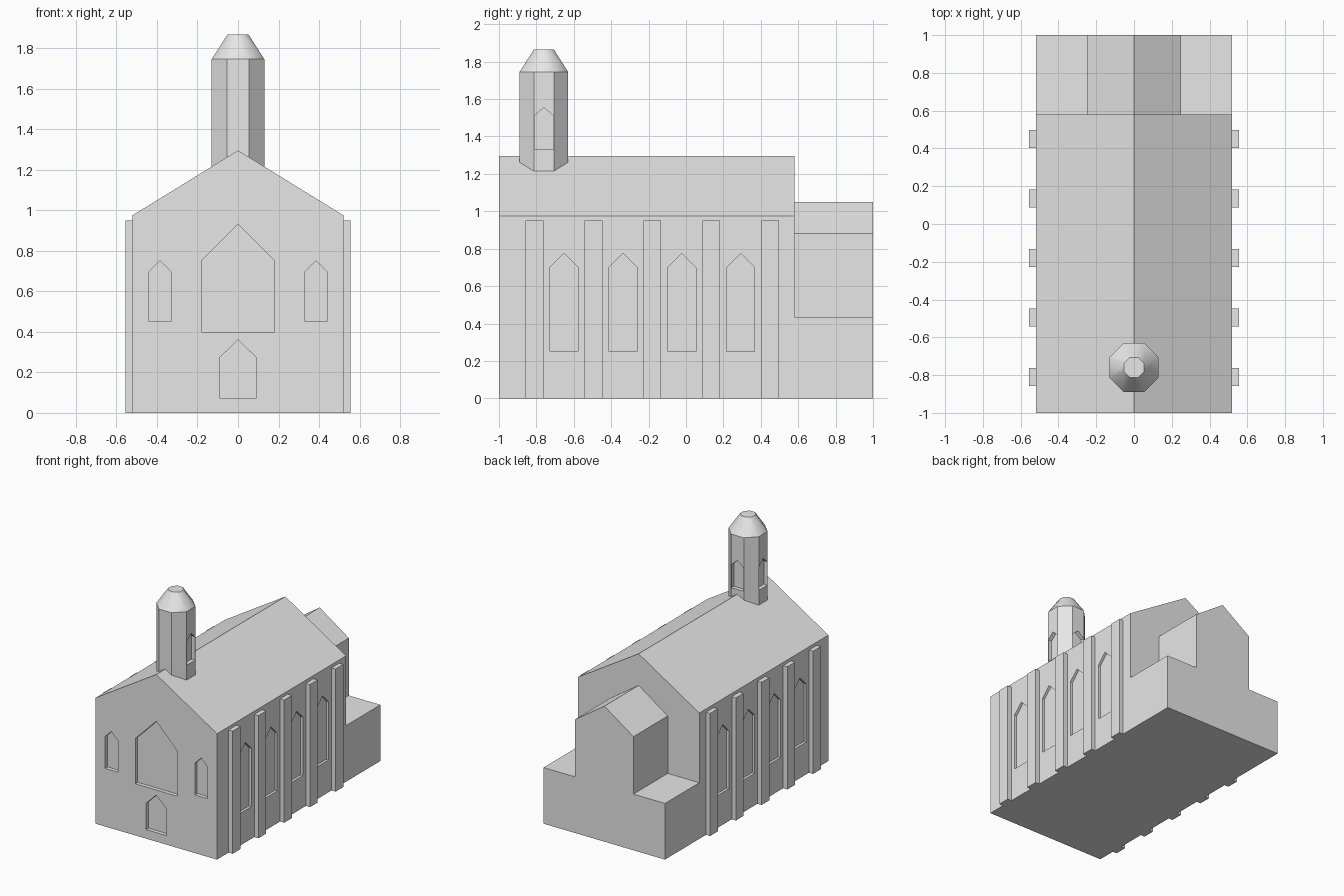
import bpy, bmesh, math
from mathutils import Matrix

if "Cube" in bpy.data.objects:
    bpy.data.objects.remove(bpy.data.objects["Cube"])

stone = bpy.data.materials.new("grey stone")
stone.diffuse_color = (0.8, 0.8, 0.8, 1)
stone.use_nodes = True
stone.node_tree.nodes["Principled BSDF"].inputs["Base Color"].default_value = stone.diffuse_color


def finish(bm, name):
    bmesh.ops.recalc_face_normals(bm, faces=bm.faces[:])
    me = bpy.data.meshes.new(name)
    bm.to_mesh(me)
    bm.free()
    me.materials.append(stone)
    ob = bpy.data.objects.new(name, me)
    bpy.context.collection.objects.link(ob)
    return ob


def prism(bm, profile, y0, y1, matrix=Matrix()):
    """Build a closed prism from an x/z profile between y0 and y1, then place it."""
    near = [bm.verts.new(matrix @ Matrix.Translation((x, y0, z)).translation) for x, z in profile]
    far = [bm.verts.new(matrix @ Matrix.Translation((x, y1, z)).translation) for x, z in profile]
    bm.faces.new(near)
    bm.faces.new(far[::-1])
    for i in range(len(near)):
        j = (i + 1) % len(near)
        bm.faces.new((near[j], near[i], far[i], far[j]))


def pointed(half, low, shoulder, apex):
    """House-shaped outline for gables, windows and doors."""
    return [(-half, low), (half, low), (half, shoulder), (0, apex), (-half, shoulder)]


def place(x, y, turn=0):
    return Matrix.Translation((x, y, 0)) @ Matrix.Rotation(math.radians(turn), 4, 'Z')


def solid(name, profile, y0, y1):
    bm = bmesh.new()
    prism(bm, profile, y0, y1)
    return finish(bm, name)


def carve(target, cuts):
    """Cut recesses given as (outline, depth, placement) into a part."""
    bm = bmesh.new()
    for outline, depth, matrix in cuts:
        prism(bm, outline, -0.05, depth, matrix)
    cutter = finish(bm, "window_cutter")
    cutter.hide_render = True
    mod = target.modifiers.new("recesses", 'BOOLEAN')
    mod.operation, mod.solver, mod.object = 'DIFFERENCE', 'EXACT', cutter
    bpy.context.view_layer.objects.active = target
    bpy.ops.object.modifier_apply(modifier=mod.name)
    bpy.data.objects.remove(cutter)


# Nave with recessed front and side windows
W, FRONT, BACK = 0.52, -1.0, 0.58
nave = solid("nave", pointed(W, 0, 0.975, 1.295), FRONT, BACK)
cuts = [(pointed(0.18, 0.40, 0.75, 0.932), 0.03, place(0, FRONT)),
        (pointed(0.088, 0.07, 0.275, 0.36), 0.03, place(0, FRONT))]
piers = [-0.81 + 0.315 * i for i in range(5)]
for side in (-1, 1):
    cuts.append((pointed(0.055, 0.45, 0.695, 0.75), 0.03, place(0.385 * side, FRONT)))
    for y in piers[:-1]:
        cuts.append((pointed(0.075, 0.25, 0.70, 0.775), 0.02,
                     place(W * side, y + 0.1575, 90 * side)))
carve(nave, cuts)

# Buttresses along both sides
for side in (-1, 1):
    for y in piers:
        bm = bmesh.new()
        bmesh.ops.create_cube(bm, size=1)
        bmesh.ops.scale(bm, verts=bm.verts[:], vec=(0.045, 0.095, 0.95))
        bmesh.ops.translate(bm, verts=bm.verts[:], vec=(side * 0.5325, y, 0.475))
        finish(bm, "buttress")

# Low rear annex and the gabled choir above it
solid("rear_annex", [(-W, 0), (W, 0), (W, 0.435), (-W, 0.435)], BACK, 1.0)
solid("choir", pointed(0.25, 0.435, 0.88, 1.05), BACK, 1.0)

# Octagonal bell tower with openings, and its tapered cap
TY, R = -0.76, 0.13 / math.cos(math.pi / 8)


def octagon(name, r0, r1, z0, z1):
    bm = bmesh.new()
    bmesh.ops.create_cone(bm, cap_ends=True, segments=8, radius1=r0, radius2=r1, depth=z1 - z0)
    bmesh.ops.transform(bm, verts=bm.verts[:], matrix=Matrix.Translation((0, TY, (z0 + z1) / 2))
                        @ Matrix.Rotation(math.pi / 8, 4, 'Z'))
    return finish(bm, name)


tower = octagon("bell_tower", R, R, 1.20, 1.745)
opening = pointed(0.051, 1.33, 1.51, 1.555)
carve(tower, [(opening, 0.03, place(0.13, TY, 90)),
              (opening, 0.03, place(-0.13, TY, -90)),
              (opening, 0.03, place(0, TY + 0.13, 180))])

cap = octagon("tower_cap", R, 0.057, 1.745, 1.866)
bpy.ops.object.select_all(action='DESELECT')
cap.select_set(True)
bpy.context.view_layer.objects.active = cap
bpy.ops.object.shade_smooth_by_angle(angle=math.radians(45))
